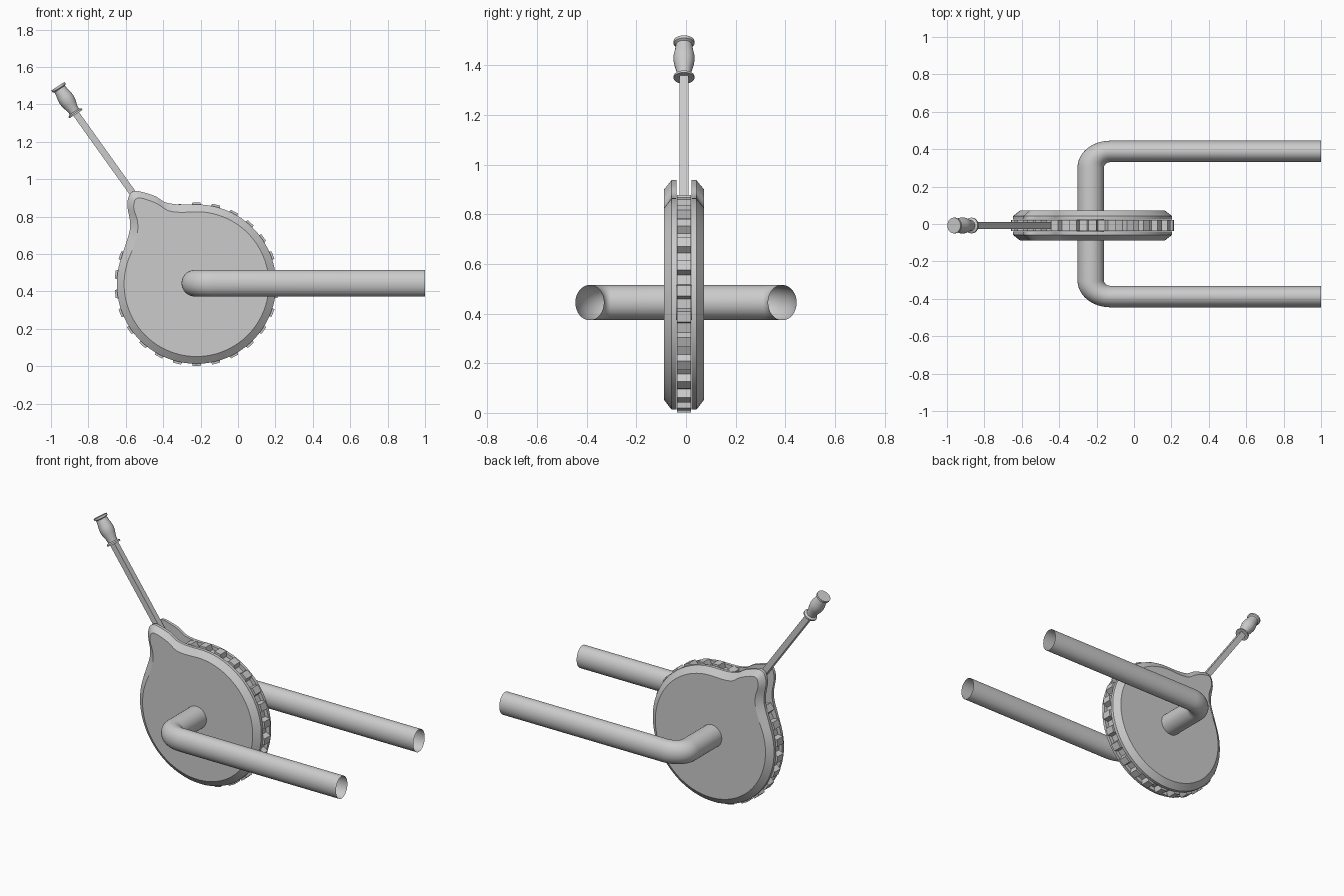
import bpy, bmesh, math
from mathutils import Vector

if "Cube" in bpy.data.objects:
    bpy.data.objects.remove(bpy.data.objects["Cube"])

CX, CZ, CY = -0.222, 0.439, -0.008   # wheel centre


def loft(name, rings, cap=True, angle=30):
    """Skin a list of equal-length point rings into one mesh object."""
    bm = bmesh.new()
    vs = [[bm.verts.new(p) for p in r] for r in rings]
    n = len(rings[0])
    for a, b in zip(vs, vs[1:]):
        for i in range(n):
            j = (i + 1) % n
            bm.faces.new((a[i], a[j], b[j], b[i]))
    if cap:
        bm.faces.new(vs[0][::-1])
        bm.faces.new(vs[-1])
    bmesh.ops.recalc_face_normals(bm, faces=bm.faces)
    me = bpy.data.meshes.new(name)
    bm.to_mesh(me)
    bm.free()
    ob = bpy.data.objects.new(name, me)
    bpy.context.collection.objects.link(ob)
    bpy.ops.object.select_all(action='DESELECT')
    bpy.context.view_layer.objects.active = ob
    ob.select_set(True)
    if angle:
        bpy.ops.object.shade_smooth_by_angle(angle=math.radians(angle))
    return ob


def polar(r, deg):
    a = math.radians(deg)
    return (CX + r * math.cos(a), CZ + r * math.sin(a))


def outline(r, horn, steps=3):
    """Circle of radius r with a smooth horn spliced in at the upper left."""
    arc = [polar(r, 160 + (452 - 160) * i / 72) for i in range(73)]
    pts = [Vector(p) for p in [arc[-2], arc[-1]] + horn + [arc[0], arc[1]]]
    out = list(arc[:-1])
    for p0, p1, p2, p3 in zip(pts, pts[1:], pts[2:], pts[3:]):
        for k in range(steps):
            t = k / steps
            out.append(tuple(0.5 * (2 * p1 + (p2 - p0) * t
                       + (2 * p0 - 5 * p1 + 4 * p2 - p3) * t * t
                       + (3 * p1 - p0 - 3 * p2 + p3) * t ** 3)))
    return out


# Two bevelled side plates with a horn where the lever comes out
outer = outline(0.426, [(-0.32, 0.865), (-0.39, 0.877), (-0.44, 0.908), (-0.50, 0.928),
                        (-0.548, 0.937), (-0.58, 0.918), (-0.592, 0.86), (-0.578, 0.78),
                        (-0.58, 0.72), (-0.605, 0.64)])
inner = outline(0.387, [(-0.31, 0.823), (-0.375, 0.832), (-0.425, 0.865), (-0.485, 0.890),
                        (-0.53, 0.90), (-0.552, 0.885), (-0.557, 0.84), (-0.538, 0.78),
                        (-0.538, 0.71), (-0.562, 0.63)])
plates = loft("side_plates", [[(x, -y, z) for x, z in prof]
              for prof, y in ((inner, 0.08), (outer, 0.05), (outer, 0.031))])
plates.location.y = CY
plates.modifiers.new("other_side", 'MIRROR').use_axis = (False, True, False)

# Toothed wheel between the plates
TEETH = 26
gear = []
for i in range(TEETH):
    a = 7 + i * 360 / TEETH
    gear += [polar(0.405, a - 4.2), polar(0.438, a - 2.8),
             polar(0.438, a + 2.8), polar(0.405, a + 4.2)]
loft("toothed_wheel", [[(x, CY + y, z) for x, z in gear] for y in (-0.029, 0.029)], angle=0)

# Lever: square rod and turned grip along one axis
top, foot = Vector((-0.963, CY, 1.497)), Vector((-0.43, CY, 0.74))
rod_end = Vector((-0.866, CY, 1.348))
d = (top - rod_end).normalized()
side, up = Vector((0, 1, 0)), Vector((0, 1, 0)).cross(d)
loft("lever_rod", [[p + (side * s + up * u) * 0.018
     for s, u in ((-1, -1), (1, -1), (1, 1), (-1, 1))] for p in (foot, rod_end + d * 0.02)],
     angle=0)
L = (top - rod_end).length
profile = [(0, 0.034), (0, 0.042), (0.05, 0.042), (0.09, 0.029), (0.2, 0.031), (0.38, 0.04),
           (0.5, 0.043), (0.62, 0.042), (0.78, 0.036), (0.9, 0.033), (0.93, 0.042), (1.0, 0.042)]
loft("lever_grip", [[rod_end + d * (t * L)
     + (side * math.cos(k * math.pi / 12) + up * math.sin(k * math.pi / 12)) * r
     for k in range(24)] for t, r in profile])

# U-shaped tube: axle, two bends and two open legs, squashed in y
R, B, SQ, AX, YC = 0.071, 0.105, 0.81, -0.231, 0.388 / 0.81
half = [((1.0, YC), 90)]
for i in range(13):
    a = math.radians(90 + 90 * i / 12)
    half.append(((AX + B + B * math.cos(a), YC - B + B * math.sin(a)), 90 + 90 * i / 12))
path = half + [((x, -y), -a) for (x, y), a in reversed(half)]
rings = []
for (x, y), a in path:
    # cross-section axis points away from the inside of the U
    n = Vector((math.cos(math.radians(a)), math.sin(math.radians(a)), 0))
    rings.append([((x + n.x * R * math.cos(t)), (y + n.y * R * math.cos(t)) * SQ,
                   0.444 + R * math.sin(t))
                  for t in (k * math.pi / 16 for k in range(32))])
loft("fork_tube", rings, cap=False)
